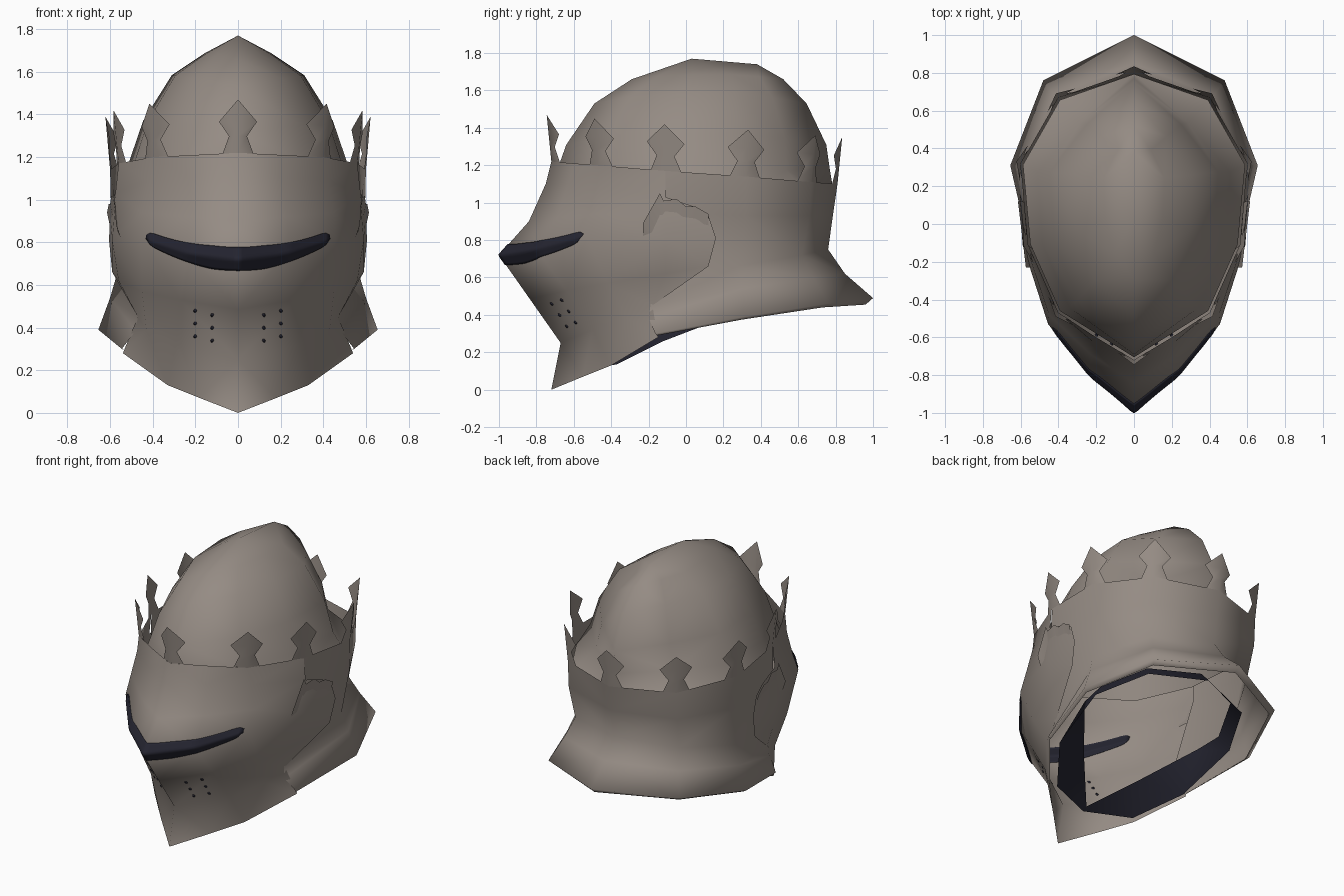
import bpy, bmesh, math
from mathutils import Vector
from mathutils.bvhtree import BVHTree

old = bpy.data.objects.get("Cube")
if old:
    bpy.data.objects.remove(old, do_unlink=True)


def make_material(name, colour):
    mat = bpy.data.materials.new(name)
    mat.use_nodes = True
    mat.diffuse_color = (*colour, 1)
    mat.node_tree.nodes["Principled BSDF"].inputs["Base Color"].default_value = (*colour, 1)
    return mat


steel = make_material("warm grey steel", (.30, .26, .23))
dark = make_material("dark navy", (.018, .018, .03))


def finish(name, bm, mat, angle=130):
    """Turn a bmesh into a smooth-shaded object."""
    bmesh.ops.recalc_face_normals(bm, faces=bm.faces[:])
    mesh = bpy.data.meshes.new(name)
    bm.to_mesh(mesh)
    bm.free()
    mesh.materials.append(mat)
    obj = bpy.data.objects.new(name, mesh)
    bpy.context.collection.objects.link(obj)
    bpy.ops.object.select_all(action='DESELECT')
    bpy.context.view_layer.objects.active = obj
    obj.select_set(True)
    bpy.ops.object.shade_smooth_by_angle(angle=math.radians(angle))
    return obj


def sheet(rows, mirrored=True):
    """Skin a grid of points; a missing lower right corner leaves a triangle."""
    bm = bmesh.new()
    grid = [[bm.verts.new(p) if p else None for p in row] for row in rows]
    for up, low in zip(grid, grid[1:]):
        for i in range(len(up) - 1):
            corners = [up[i], up[i + 1], low[i + 1], low[i]]
            if corners[1]:
                bm.faces.new([v for v in corners if v])
    if mirrored:
        bmesh.ops.triangulate(bm, faces=bm.faces[:])
        geom = bm.verts[:] + bm.edges[:] + bm.faces[:]
        bmesh.ops.mirror(bm, geom=geom, axis='X', merge_dist=.001)
        bmesh.ops.remove_doubles(bm, verts=bm.verts[:], dist=.0005)
    return bm


# Visor: rows run from the crown edge down to the chin, centre to ear
visor_rows = [
    [(0, -.72, 1.22), (.2, -.6, 1.21), (.4, -.47, 1.2), (.56, -.11, 1.17), None],
    [(0, -.75, 1.1), (.21, -.63, 1.1), (.42, -.46, 1.09), (.575, -.11, 1.03), (.59, .04, .98)],
    [(0, -.84, .9), (.23, -.69, .92), (.45, -.48, .94), (.58, -.11, .93), (.6, .12, .93)],
    [(0, -1, .72), (.24, -.8, .75), (.455, -.53, .82), (.59, -.11, .81), (.605, .16, .81)],
    [(0, -.835, .485), (.27, -.64, .53), (.45, -.42, .57), (.56, -.11, .62), (.59, .12, .66)],
    [(0, -.67, .25), (.29, -.5, .32), (.43, -.32, .39), (.47, -.18, .45), None],
    [(0, -.72, 0), (.18, -.55, .07), (.33, -.4, .13), (.54, -.15, .28), None],
]
bm = sheet(visor_rows)
visor_surface = BVHTree.FromBMesh(bm)
finish("visor", bm, steel)

# Hinge plates: the lumpy upper edge of each visor ear, sinking into it
hinge = [(-.23, .89), (-.14, 1.05), (-.12, 1.01), (-.05, 1.02), (0, .98), (.05, .98), (.12, .94)]
hinge_rows = [[(.6 + .12 * y, y, z) for y, z in hinge],
              [(.57 + .12 * y, y, .8) for y, z in hinge]]
finish("visor_hinges", sheet(hinge_rows), steel)

# Back of the helmet: crown band, waist, flared neck guard and its lip
back_rows = [
    [(.56, -.11, 1.17), (.6, .32, 1.14), (.4, .67, 1.11), (0, .81, 1.1)],
    [(.565, -.11, .95), (.595, .32, .93), (.4, .66, .93), (0, .785, .93)],
    [(.47, -.19, .45), (.565, .28, .66), (.38, .62, .72), (0, .76, .75)],
    [(.48, -.2, .385), (.6, .3, .54), (.42, .68, .6), (0, .85, .62)],
    [(.545, -.165, .3), (.655, .31, .39), (.48, .76, .46), (0, 1, .49)],
    [(.53, -.155, .29), (.63, .3, .375), (.46, .73, .44), (0, .96, .455)],
]
finish("back_and_neck_guard", sheet(back_rows), steel)

# Corners of the crown edge, from front to back
half = [Vector(visor_rows[0][i]) for i in (0, 2, 3)] + [Vector(p) for p in back_rows[0][1:]]

# Skull: one ring shape, resized for each height, straight at the back quarters
RING = [(0, 0), (.67, .17), (.95, .4), (1, .66), (.56, .84), (0, 1)]


def ring(z, front, back, width, lift):
    return [(u * width, front + v * (back - front), z + u * lift) for u, v in RING]


# The lowest ring widens to meet the inside of the crown band
skull_rows = [[(0, .03, 1.77)] * 3 + [(0, .38, 1.74)] * 3,
              ring(1.66, -.29, .52, .16, .025), ring(1.53, -.49, .645, .31, .055),
              ring(1.31, -.64, .75, .445, .06), ring(1.17, -.69, .77, .51, .01),
              [(p.x * .98, p.y * .98, 1.03) for p in half]]
bm = sheet(skull_rows)
bmesh.ops.dissolve_degenerate(bm, edges=bm.edges[:], dist=.0005)
finish("skull", bm, steel)

# Crown points: folded leaf plates on every corner of the crown edge
corners = half + [Vector((-p.x, p.y, p.z)) for p in half[-2:0:-1]]
LEAF = [(.085, 0), (.05, .08), (.105, .15), (0, .25)]
for i, corner in enumerate(corners):
    before = (corners[i - 1] - corner).normalized()
    after = (corners[(i + 1) % len(corners)] - corner).normalized()
    outward = Vector((corner.x, corner.y, 0)).normalized()
    rows = []
    for width, height in LEAF:
        middle = corner + Vector((0, 0, height)) + outward * height * .1
        rows.append([middle + before * width, middle, middle + after * width])
    bm = sheet(rows, mirrored=False)
    bmesh.ops.remove_doubles(bm, verts=bm.verts[:], dist=.0005)
    finish(f"crown_point_{i + 1}", bm, steel)


def on_visor(x, z):
    """Point on the front of the visor."""
    return visor_surface.ray_cast(Vector((x, -2, z)), Vector((0, 1, 0)))[0]


def thin_plate(obj):
    mod = obj.modifiers.new("thickness", 'SOLIDIFY')
    mod.thickness = .009
    mod.offset = 0


# Eye slit: a smiling strip along the visor crease, rounded at its ends
STEPS = 22
columns = []
for i in range(-STEPS, STEPS + 1):
    x = i * .0195
    a = abs(x)
    centre = .722 + .56 * a * a
    height = .053 - .08 * max(0, a - .12)
    height *= math.sqrt(max(.08, 1 - max(0, (a - .39) / .04) ** 2))
    columns.append([on_visor(x, centre + height * t / 5) for t in range(-5, 6)])
thin_plate(finish("eye_slit", sheet(columns, mirrored=False), dark))

# Breathing holes on both cheeks
bm = bmesh.new()
for side in (-1, 1):
    for column in range(2):
        for row in range(3):
            x, z = .12 + column * .08, .34 + row * .06 + column * .02
            spots = []
            for k in range(6):
                turn = k * math.tau / 6
                spot = on_visor(side * (x + .007 * math.cos(turn)), z + .008 * math.sin(turn))
                spots.append(bm.verts.new(spot))
            bm.faces.new(spots)
thin_plate(finish("breathing_holes", bm, dark))

# Lining: dark collar just inside the neck opening, wider at the jaw
rim = [(0, -.48, .12), (.3, -.37, .135), (.49, -.12, .26),
       (.53, .27, .41), (.37, .58, .48), (0, .71, .51)]
inner = [(0, -.45, .14), (.23, -.2, .31), (.45, .07, .48),
         (.47, .24, .5), (.33, .52, .56), (0, .64, .59)]
finish("lining", sheet([inner, rim]), dark)
